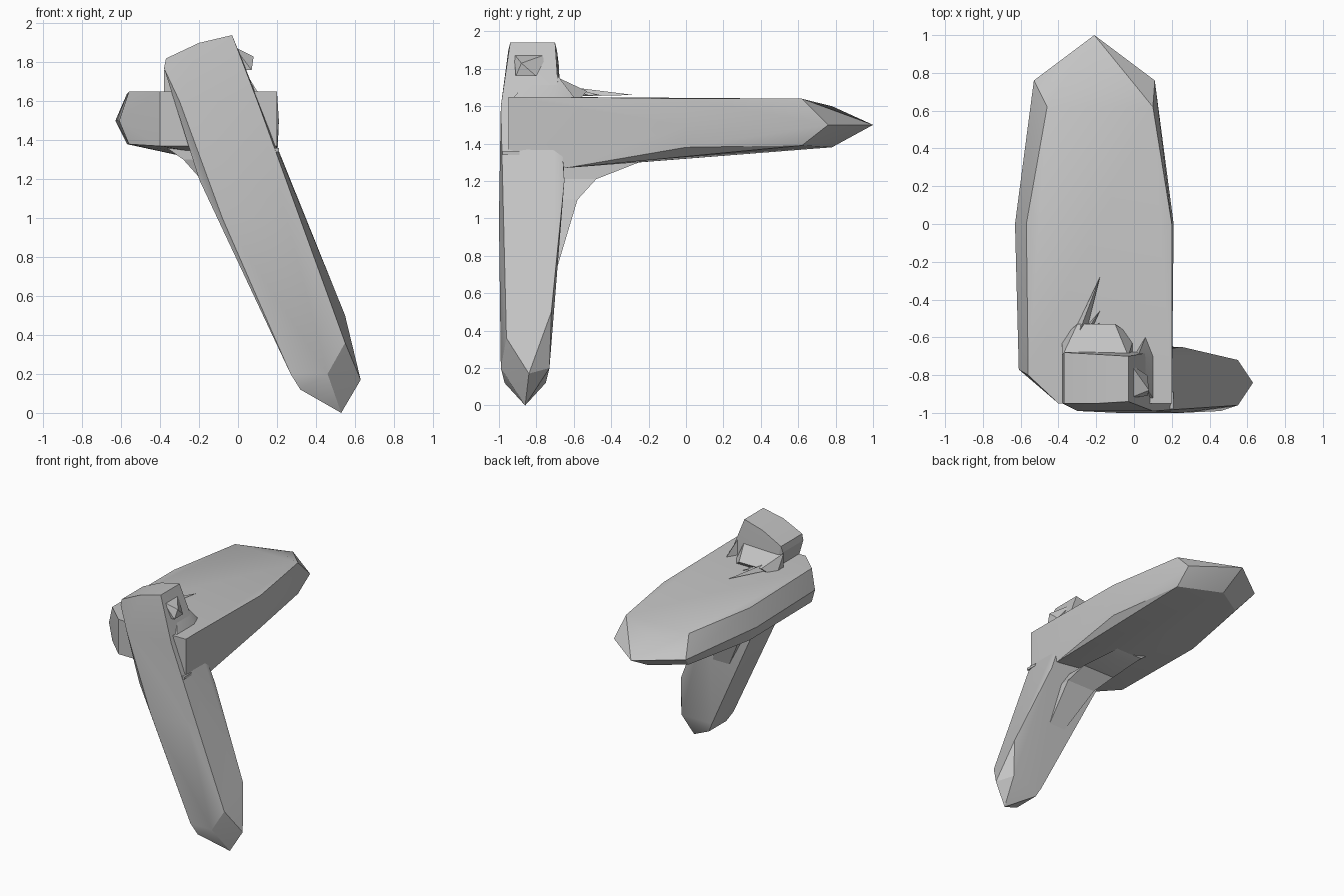
import bpy, bmesh, math

cube = bpy.data.objects.get("Cube")
if cube:
    bpy.data.objects.remove(cube, do_unlink=True)

# One plain grey stone for everything
stone = bpy.data.materials.new("grey_stone")
stone.use_nodes = True
grey = (.55, .55, .55, 1)
stone.diffuse_color = grey
stone.node_tree.nodes["Principled BSDF"].inputs["Base Color"].default_value = grey

parts = []


def corners(x, y, z):
    """Every corner of the box, rectangle or edge spanned by the given values."""
    return [(a, b, c) for a in x for b in y for c in z]


def level(height, x, y):
    """Horizontal rectangular cross-section."""
    return corners(x, y, [height])


def station(depth, x, z):
    """Upright rectangular cross-section facing the front."""
    return corners(x, [depth], z)


def faceted(name, *sections):
    """Wrap a faceted skin around cross-sections, in the manner of a cut crystal."""
    bm = bmesh.new()
    for section in sections:
        for point in section:
            bm.verts.new(point)
    bmesh.ops.convex_hull(bm, input=bm.verts[:])
    loose = [vert for vert in bm.verts if not vert.link_faces]
    bmesh.ops.delete(bm, geom=loose, context='VERTS')
    bmesh.ops.dissolve_limit(bm, angle_limit=math.radians(2),
                             verts=bm.verts[:], edges=bm.edges[:])
    bmesh.ops.recalc_face_normals(bm, faces=bm.faces[:])
    mesh = bpy.data.meshes.new(name)
    bm.to_mesh(mesh)
    bm.free()
    mesh.materials.append(stone)
    obj = bpy.data.objects.new(name, mesh)
    bpy.context.collection.objects.link(obj)
    parts.append(obj)


# Long horizontal crystal, from its chipped front end to its point
front_end = station(-.95, x=(-.4, .2), z=(1.37, 1.65))
front_corner = station(-.8, x=(-.56, .2), z=(1.38, 1.65))
front_girdle = station(-.77, x=(-.61, .2), z=[1.5])
middle = station(0, x=(-.57, .2), z=(1.38, 1.64))
middle_girdle = station(0, x=(-.63, .21), z=[1.5])
shoulder = station(.62, x=(-.46, .1), z=(1.39, 1.64))
far_girdle = station(.76, x=(-.53, .11), z=[1.5])
ridge_end = station(.78, x=[-.21], z=(1.38, 1.6))
right_skirt = station(-.64, x=[.2], z=[1.27])
keel = station(-.24, x=[-.2], z=[1.3])
point = station(1, x=[-.21], z=[1.5])
faceted("horizontal_crystal", front_end, front_corner, front_girdle, middle,
        middle_girdle, shoulder, far_girdle, ridge_end, right_skirt, keel, point)

# Leaning crystal, from its slanted head to its pointed foot
peak = level(1.94, x=[-.03], y=(-.94, -.7))
crown = level(1.9, x=[-.2], y=(-.95, -.69))
brow = level(1.82, x=[-.37], y=(-.95, -.68))
neck = level(1.77, x=[-.38], y=(-.95, -.69))
chest = level(1.6, x=(-.3, .1), y=[-.99])
waist = level(1.2, x=(-.2, .25), y=(-.97, -.65))
shaft_front = level(1, x=(-.08, .25), y=[-1])
shin_front = level(.36, x=(.22, .55), y=[-.96])
shin_back = level(.5, x=(.14, .55), y=[-.72])
ankle_front = level(.2, x=(.27, .46), y=[-.99])
ankle_back = level(.2, x=(.28, .55), y=[-.73])
outer_corner = level(.17, x=[.63], y=[-.84])
sole = level(.12, x=[.32], y=(-.97, -.75))
toe = level(0, x=[.53], y=[-.86])
faceted("leaning_crystal", peak, crown, brow, neck, chest, waist, shaft_front,
        shin_front, shin_back, ankle_front, ankle_back, outer_corner, sole, toe)

# Hollow fillet under the joint, one wedge between each pair of levels
steps = [
    level(.7, x=(.12, .25), y=(-.8, -.7)),
    level(1.1, x=(-.1, .15), y=(-.8, -.58)),
    level(1.21, x=(-.2, .08), y=(-.85, -.48)),
    level(1.3, x=(-.28, -.05), y=(-.88, -.25)),
    level(1.4, x=(-.42, 0), y=(-.88, -.2)),
]
for lower, upper in zip(steps, steps[1:]):
    faceted("lower_fillet", lower, upper)

# Fillet behind the head
faceted("rear_fillet",
        level(1.76, x=(-.38, -.03), y=[-.7]),
        level(1.68, x=(-.3, -.1), y=[-.53]),
        level(1.6, x=(-.38, 0), y=(-.7, -.6)))

# Fine folds running back from the fillet
for reach in (-.28, -.46, -.52):
    faceted("fold",
            station(-.68, x=(-.37, -.28), z=[1.65]),
            station(-.68, x=[-.33], z=[1.71]),
            station(reach, x=[-.18], z=[1.66]))

# Broken shard beside the head, and its root
faceted("side_shard",
        level(1.88, x=[-.02], y=(-.92, -.74)),
        level(1.83, x=[.08], y=[-.88]),
        level(1.76, x=(.02, .07), y=(-.91, -.8)))
faceted("shard_root",
        level(1.78, x=[.02], y=(-.8, -.7)),
        level(1.65, x=(0, .1), y=(-.92, -.7)),
        level(1.65, x=[.06], y=[-.6]))

# Thin ledge at the right front corner
faceted("front_ledge", corners(x=(.13, .21), y=(-.98, -.89), z=(1.34, 1.36)))

# Soften shallow facets and keep the sharp ones
bpy.ops.object.select_all(action='DESELECT')
for part in parts:
    part.select_set(True)
bpy.context.view_layer.objects.active = parts[0]
bpy.ops.object.shade_smooth_by_angle(angle=math.radians(24))
